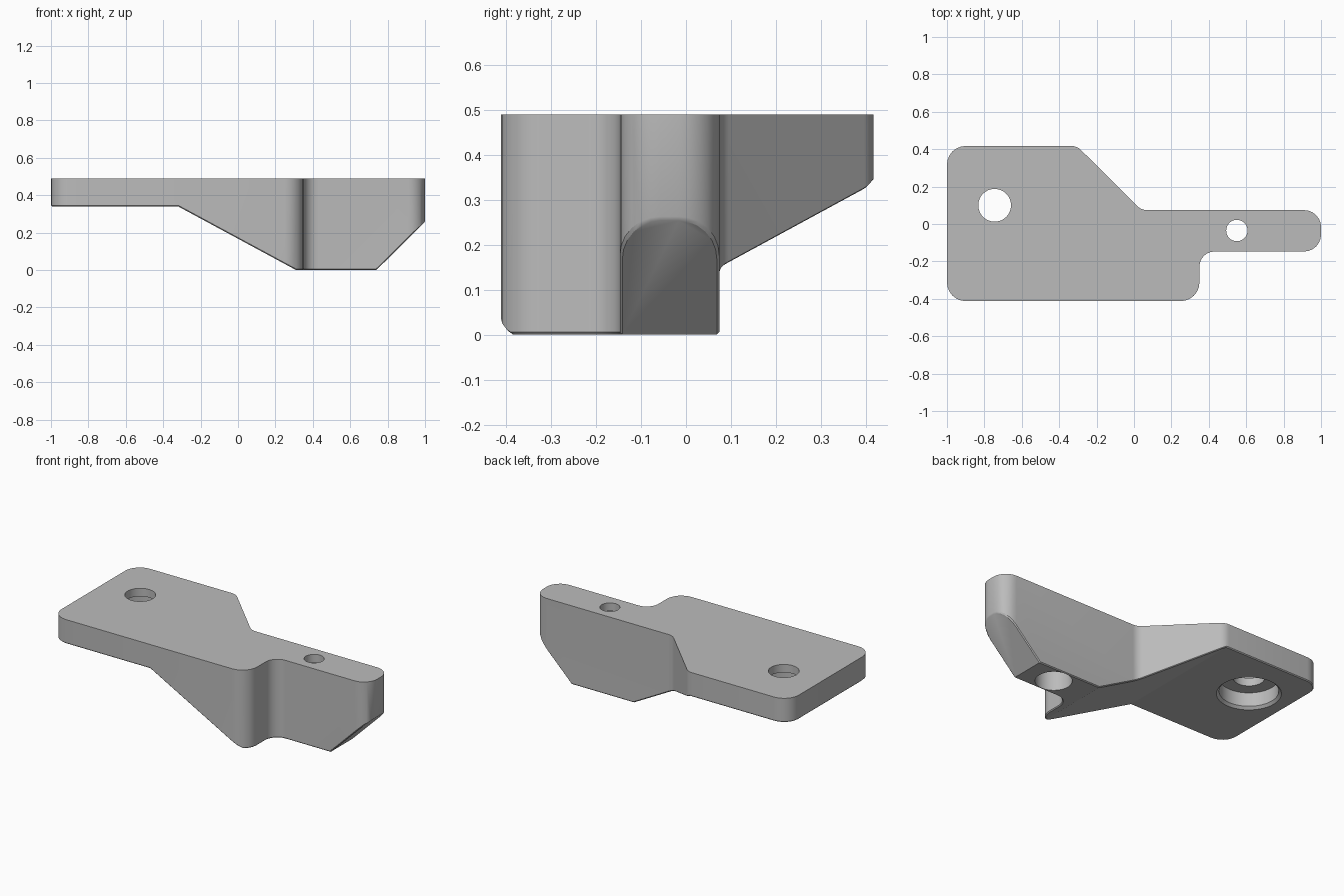
import bpy, bmesh, math
from mathutils import Vector

if "Cube" in bpy.data.objects:
    bpy.data.objects.remove(bpy.data.objects["Cube"], do_unlink=True)

TOP, SEAT = 0.49, 0.44

grey = bpy.data.materials.new("plain grey")
grey.use_nodes = True
grey.diffuse_color = (0.5, 0.5, 0.5, 1)
grey.node_tree.nodes["Principled BSDF"].inputs["Base Color"].default_value = (0.5, 0.5, 0.5, 1)


def fillet(corners, steps=6):
    """Round each (x, y, setback) corner of a closed outline."""
    pts = [Vector(c[:2]) for c in corners]
    out = []
    for i, c in enumerate(pts):
        u = (pts[i - 1] - c).normalized()
        v = (pts[(i + 1) % len(pts)] - c).normalized()
        a, b = c + u * corners[i][2], c + v * corners[i][2]
        w = math.sin(u.angle(v) / 2)
        for k in range(steps + 1):
            t = k / steps
            k0, k1, k2 = (1 - t) ** 2, 2 * w * t * (1 - t), t * t
            out.append((a * k0 + c * k1 + b * k2) / (k0 + k1 + k2))
    return out


def make_object(name, bm):
    bmesh.ops.recalc_face_normals(bm, faces=bm.faces)
    mesh = bpy.data.meshes.new(name)
    bm.to_mesh(mesh)
    bm.free()
    mesh.materials.append(grey)
    obj = bpy.data.objects.new(name, mesh)
    bpy.context.collection.objects.link(obj)
    return obj


def prism(name, points, direction):
    bm = bmesh.new()
    face = bm.faces.new([bm.verts.new(p) for p in points])
    ext = bmesh.ops.extrude_face_region(bm, geom=[face])
    moved = [g for g in ext["geom"] if isinstance(g, bmesh.types.BMVert)]
    bmesh.ops.translate(bm, verts=moved, vec=direction)
    return make_object(name, bm)


def lathe(name, x, y, profile, sides=48):
    """Solid of revolution about a vertical axis from (radius, z) pairs."""
    bm = bmesh.new()
    rings = []
    for r, z in profile:
        rings.append([bm.verts.new((x + r * math.cos(math.tau * i / sides),
                                    y + r * math.sin(math.tau * i / sides), z))
                      for i in range(sides)])
    for lo, hi in zip(rings, rings[1:]):
        for i in range(sides):
            j = (i + 1) % sides
            bm.faces.new((lo[i], lo[j], hi[j], hi[i]))
    bm.faces.new(rings[0])
    bm.faces.new(rings[-1])
    return make_object(name, bm)


def combine(obj, tool, operation):
    mod = obj.modifiers.new("cut", "BOOLEAN")
    mod.operation, mod.object, mod.solver = operation, tool, "EXACT"
    bpy.context.view_layer.objects.active = obj
    bpy.ops.object.modifier_apply(modifier=mod.name)
    bpy.data.objects.remove(tool, do_unlink=True)


# Plan outline: wide plate with a narrow arm
outline = fillet([(-1, -0.412, 0.1), (0.35, -0.412, 0.1), (0.35, -0.147, 0.08),
                  (1, -0.147, 0.09), (1, 0.074, 0.09), (0.04, 0.074, 0.03),
                  (-0.305, 0.417, 0.03), (-1, 0.417, 0.1)])
bracket = prism("bracket", [(p.x, p.y, -0.1) for p in outline], (0, 0, TOP + 0.1))

# Side profile: thin plate, sloping down to a foot and up at the arm tip
side = [(-1.2, 0.34), (-0.32, 0.34), (0.31, 0), (0.74, 0), (1.2, 0.455),
        (1.2, 0.8), (-1.2, 0.8)]
combine(bracket, prism("side_profile", [(x, -1, z) for x, z in side], (0, 2, 0)),
        "INTERSECT")

# Chamfer around the underside
bm = bmesh.new()
bm.from_mesh(bracket.data)
bmesh.ops.remove_doubles(bm, verts=bm.verts, dist=0.0001)
bm.normal_update()
rim = []
for e in bm.edges:
    if len(e.link_faces) == 2:
        low, high = sorted(f.normal.z for f in e.link_faces)
        if low < -0.3 and abs(high) < 0.05:
            rim.append(e)
bmesh.ops.bevel(bm, geom=rim, offset=0.02, segments=1, affect="EDGES",
                clamp_overlap=True)
bm.to_mesh(bracket.data)
bm.free()

# Stepped screw holes, open from below
combine(bracket, lathe("plate_hole", -0.745, 0.1,
        [(0.2, 0.32), (0.165, 0.355), (0.165, SEAT), (0.0875, SEAT), (0.0875, 0.6)]),
        "DIFFERENCE")
combine(bracket, lathe("arm_hole", 0.55, -0.035,
        [(0.103, -0.1), (0.103, SEAT), (0.057, SEAT), (0.057, 0.6)]),
        "DIFFERENCE")

# Smooth the rounded walls, keep the edges crisp
bpy.ops.object.select_all(action="DESELECT")
bracket.select_set(True)
bpy.context.view_layer.objects.active = bracket
bpy.ops.object.shade_smooth_by_angle(angle=math.radians(25))
